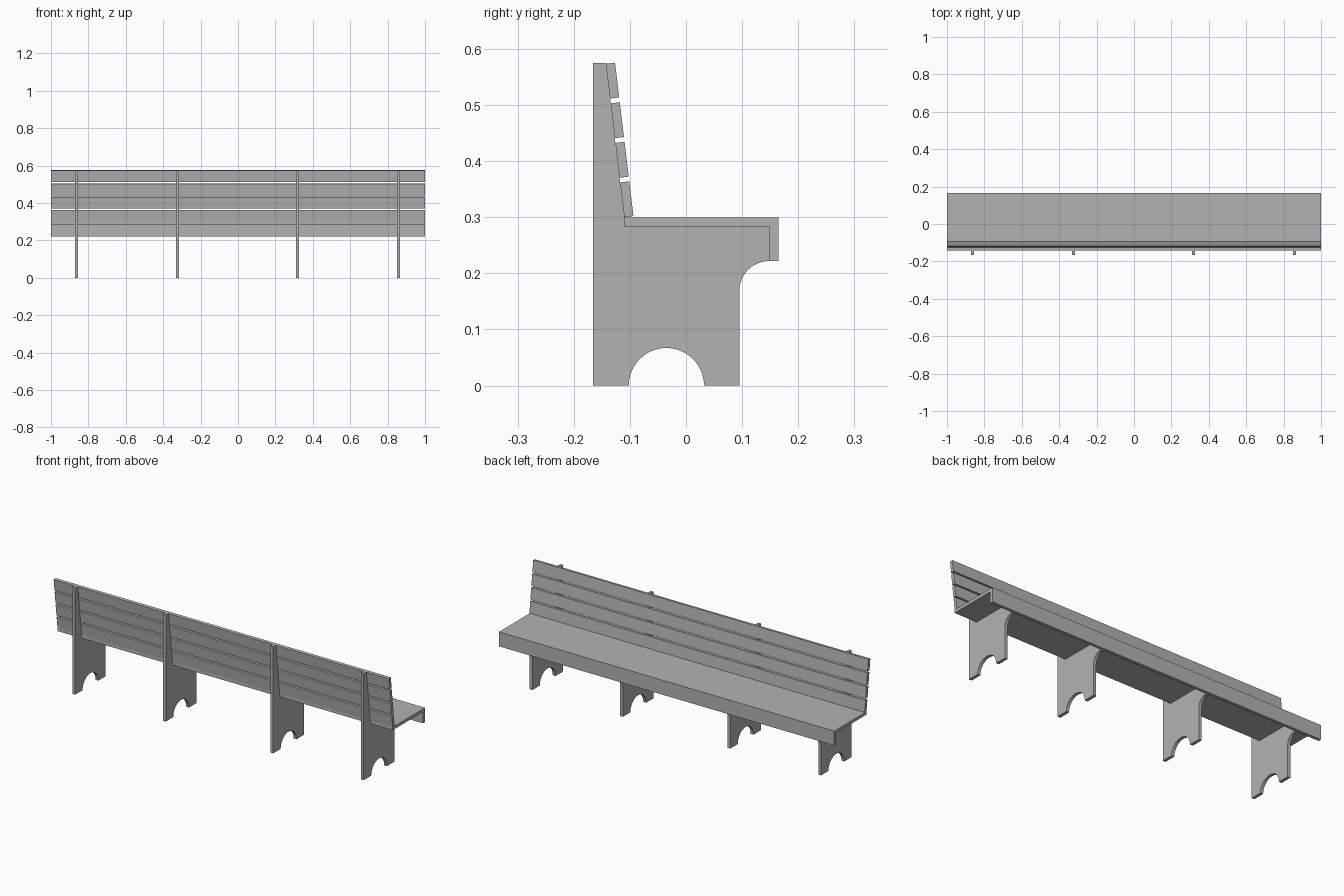
import bpy
import bmesh
from math import sin, cos, pi, radians
from mathutils import Vector

cube = bpy.data.objects.get("Cube")
if cube:
    bpy.data.objects.remove(cube, do_unlink=True)

grey = bpy.data.materials.new("bench grey")
grey.use_nodes = True
colour = (0.45, 0.45, 0.45, 1)
grey.diffuse_color = colour
grey.node_tree.nodes["Principled BSDF"].inputs["Base Color"].default_value = colour


def extrude_profile(name, profile, x, width):
    """Extrude a (y, z) outline along x, centred on x."""
    bm = bmesh.new()
    face = bm.faces.new([bm.verts.new((x - width / 2, y, z)) for y, z in profile])
    out = bmesh.ops.extrude_face_region(bm, geom=[face])
    moved = [v for v in out["geom"] if isinstance(v, bmesh.types.BMVert)]
    bmesh.ops.translate(bm, verts=moved, vec=(width, 0, 0))
    bmesh.ops.recalc_face_normals(bm, faces=bm.faces)
    mesh = bpy.data.meshes.new(name)
    bm.to_mesh(mesh)
    bm.free()
    mesh.materials.append(grey)
    obj = bpy.data.objects.new(name, mesh)
    bpy.context.collection.objects.link(obj)
    bpy.ops.object.select_all(action="DESELECT")
    bpy.context.view_layer.objects.active = obj
    obj.select_set(True)
    bpy.ops.object.shade_smooth_by_angle(angle=radians(20))
    return obj


def arc(cy, cz, radius, start, end, steps):
    angles = [start + (end - start) * i / steps for i in range(steps + 1)]
    return [(cy + radius * cos(a), cz + radius * sin(a)) for a in angles]


BOARD = 0.0165

# Seat board with a downturned lip
seat_back, seat_edge, seat_top = -0.11, 0.165, 0.3
lip = seat_edge - BOARD
seat_under = seat_top - BOARD
extrude_profile("seat", [
    (seat_back, seat_top), (seat_edge, seat_top), (seat_edge, 0.222),
    (lip, 0.222), (lip, seat_under), (seat_back, seat_under)], 0, 2)

# Upright supports with an arched foot and a curved bracket under the lip
support = [(-0.166, 0)]
support += arc(-0.035, 0, 0.067, pi, 0, 32)
support += [(0.095, 0)]
support += arc(lip, 0.1685, 0.0535, pi, pi / 2, 20)
support += [(lip, seat_under), (seat_back, seat_under), (seat_back, seat_top),
            (-0.143, 0.575), (-0.166, 0.575)]
for i, x in enumerate((-0.864, -0.323, 0.318, 0.858)):
    extrude_profile(f"support_{i + 1}", support, x, BOARD)

# Four leaning backrest slats
up = Vector((-0.033, 0.275)).normalized()
out = Vector((up.y, -up.x))
base = Vector((seat_back, seat_top))
for i in range(4):
    low = base + up * 0.071 * i
    high = low + up * 0.0625
    extrude_profile(f"back_slat_{i + 1}",
                    [low, low + out * BOARD, high + out * BOARD, high], 0, 2)
